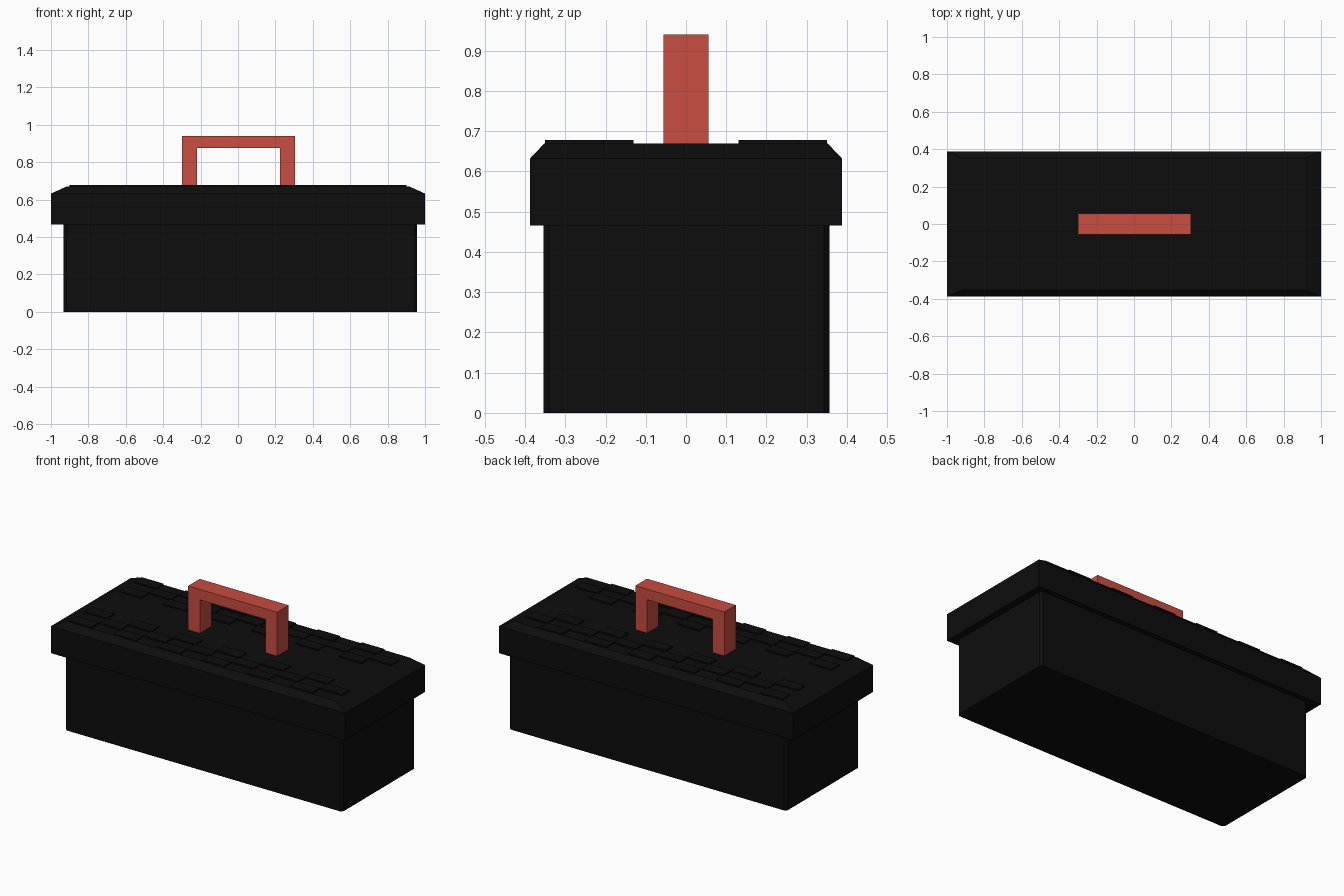
import bpy, bmesh

if "Cube" in bpy.data.objects:
    bpy.data.objects.remove(bpy.data.objects["Cube"])


def material(name, rgb):
    m = bpy.data.materials.new(name)
    m.diffuse_color = (*rgb, 1)
    m.use_nodes = True
    m.node_tree.nodes["Principled BSDF"].inputs["Base Color"].default_value = m.diffuse_color
    return m


BLACK = material("matte black", (0.004, 0.004, 0.004))
RED = material("handle red", (0.58, 0.075, 0.051))


def make(name, bm, mat):
    bmesh.ops.recalc_face_normals(bm, faces=bm.faces[:])
    me = bpy.data.meshes.new(name)
    bm.to_mesh(me)
    bm.free()
    me.materials.append(mat)
    ob = bpy.data.objects.new(name, me)
    bpy.context.collection.objects.link(ob)
    return ob


def add_box(bm, x0, x1, y0, y1, z0, z1):
    verts = bmesh.ops.create_cube(bm, size=1)["verts"]
    for v in verts:
        v.co = (x1 if v.co.x > 0 else x0,
                y1 if v.co.y > 0 else y0,
                z1 if v.co.z > 0 else z0)


def extrude_prism(bm, outline, direction):
    face = bm.faces.new([bm.verts.new(p) for p in outline])
    new = bmesh.ops.extrude_face_region(bm, geom=[face])["geom"]
    verts = [g for g in new if isinstance(g, bmesh.types.BMVert)]
    bmesh.ops.translate(bm, verts=verts, vec=direction)


# Tub with narrow chamfers on its upright edges
bm = bmesh.new()
add_box(bm, -0.932, 0.957, -0.354, 0.357, 0, 0.466)
upright = [e for e in bm.edges
           if abs(e.verts[0].co.z - e.verts[1].co.z) > 0.1]
bmesh.ops.bevel(bm, geom=upright, offset=0.014, segments=1, affect='EDGES')
make("box_body", bm, BLACK)

# Overhanging lid: straight rim, then sloped edges up to a flat top
bm = bmesh.new()
rings = []
for x, y, z in ((1, 0.388, 0.466), (1, 0.388, 0.632), (0.917, 0.352, 0.67)):
    rings.append([bm.verts.new(p) for p in
                  ((-x, -y, z), (x, -y, z), (x, y, z), (-x, y, z))])
for low, high in zip(rings, rings[1:]):
    for i in range(4):
        j = (i + 1) % 4
        bm.faces.new((low[i], low[j], high[j], high[i]))
bm.faces.new(rings[0][::-1])
bm.faces.new(rings[-1])
make("lid", bm, BLACK)

# Raised chequered grip pads along both long sides of the lid
bm = bmesh.new()
cell, row_depth = 0.15, 0.0733
for side in (-1, 1):
    for row in range(3):
        near = 0.13 + row * row_depth
        y0, y1 = sorted((side * near, side * (near + row_depth)))
        for col in range(row % 2, 12, 2):
            x = -0.9 + col * cell
            add_box(bm, x, x + cell, y0, y1, 0.665, 0.678)
make("grip_pads", bm, BLACK)

# Square-cornered carrying handle
bm = bmesh.new()
outline = [(-0.3, 0.665), (-0.3, 0.94), (0.305, 0.94), (0.305, 0.665),
           (0.225, 0.665), (0.225, 0.875), (-0.22, 0.875), (-0.22, 0.665)]
extrude_prism(bm, [(x, -0.056, z) for x, z in outline], (0, 0.112, 0))
make("carry_handle", bm, RED)
